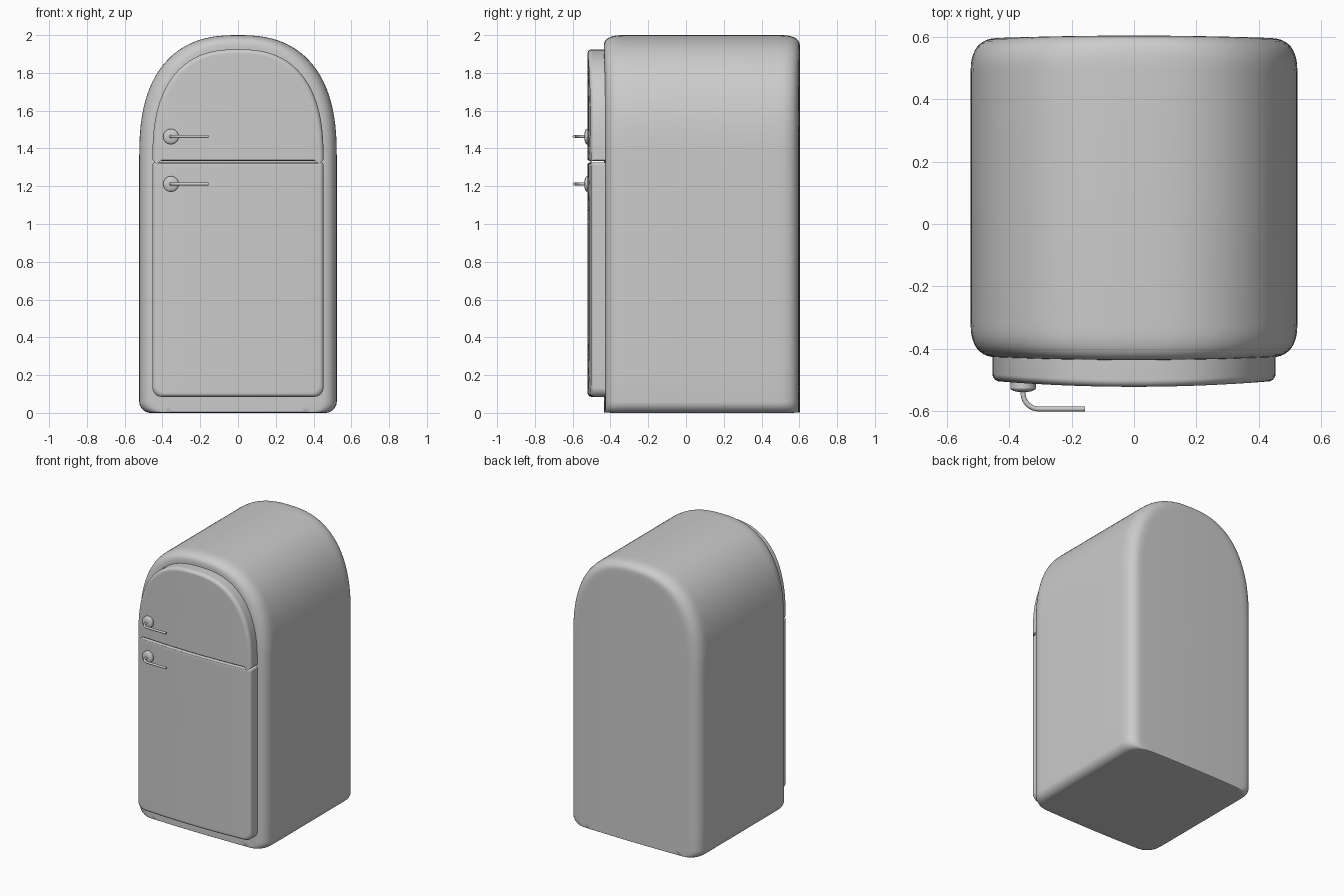
import bpy, bmesh
from math import sin, cos, pi

if "Cube" in bpy.data.objects:
    bpy.data.objects.remove(bpy.data.objects["Cube"])


def finish(obj, angle=40):
    bpy.ops.object.select_all(action='DESELECT')
    obj.select_set(True)
    bpy.context.view_layer.objects.active = obj
    bpy.ops.object.shade_smooth_by_angle(angle=angle * pi / 180)


def outline(a, zb, zt, rb, rx, rz, n, steps=24):
    """Closed x-z outline: rounded bottom corners, superelliptic top corners."""
    half = [((a - rb) * i / 10, zb) for i in range(10)]
    for i in range(9):
        t = -pi / 2 + pi / 2 * i / 8
        half.append((a - rb + rb * cos(t), zb + rb + rb * sin(t)))
    z0, z1 = zb + rb, zt - rz
    half += [(a, z0 + (z1 - z0) * i / 8) for i in range(1, 8)]
    for i in range(steps + 1):
        t = pi / 2 * i / steps
        half.append((a - rx + rx * max(cos(t), 0) ** (2 / n), z1 + rz * sin(t) ** (2 / n)))
    half += [((a - rx) * (1 - i / 10), zt) for i in range(1, 11) if a - rx > 1e-4]
    return half + [(-x, z) for x, z in reversed(half) if x > 1e-4]


def rounded_slab(name, a, zb, zt, rb, rx, rz, n, y0, y1, r, bow, m, back_round):
    """Outline lofted along y. r = (inset x, inset top, inset bottom, depth)."""
    def layer(y, k, s, side):
        d = r[0] * k
        full = rx > 0.9 * a
        pts = outline(a - d, zb + r[2] * k, zt - r[1] * k, rb,
                      rx - d if full else rx, rz, n)
        zc = (zb + zt) / 2
        return [(x * s, y + side * bow * (1 - (x * s / a) ** 2),
                 zc + (z - zc) * s) for x, z in pts]

    def cap(y, side):
        rows = []
        for i in range(11):
            t = pi / 2 * i / 10
            k = 1 - max(cos(t), 0) ** (2 / m)
            rows.append(layer(y - side * r[3] * (1 - sin(t) ** (2 / m)), k, 1, side))
        return rows + [layer(y, 1, s, side) for s in (0.97, 0.8, 0.6, 0.4, 0.2, 0.05)]

    rows = cap(y0, -1)[::-1]
    rows += cap(y1, 1) if back_round else [layer(y1, 0, 1, 0)]
    bm = bmesh.new()
    rings = [[bm.verts.new(p) for p in row] for row in rows]
    for p, q in zip(rings, rings[1:]):
        for i in range(len(p)):
            j = (i + 1) % len(p)
            bm.faces.new((p[i], p[j], q[j], q[i]))
    bm.faces.new(rings[0])
    bm.faces.new(rings[-1])
    bmesh.ops.recalc_face_normals(bm, faces=bm.faces)
    me = bpy.data.meshes.new(name)
    bm.to_mesh(me)
    bm.free()
    obj = bpy.data.objects.new(name, me)
    bpy.context.collection.objects.link(obj)
    finish(obj)
    return obj


# Cabinet with arched top and flat underside
rounded_slab("cabinet", 0.523, 0, 2, 0.06, 0.523, 0.65, 2.5,
             -0.424, 0.592, (0.09, 0.06, 0.004, 0.11), 0.011, 2.6, True)

# Freezer door (arched) and main door
rounded_slab("freezer_door", 0.453, 1.334, 1.925, 0.014, 0.453, 0.585, 2.5,
             -0.502, -0.40, (0.022, 0.022, 0.006, 0.022), 0.019, 2, False)
rounded_slab("main_door", 0.453, 0.085, 1.326, 0.05, 0.014, 0.014, 2,
             -0.502, -0.40, (0.022, 0.006, 0.02, 0.022), 0.019, 2, False)


def handle(prefix, z):
    x = -0.355
    # Round mounting plate
    bpy.ops.mesh.primitive_cylinder_add(vertices=32, radius=0.041, depth=0.04,
                                        location=(x, -0.512, z), rotation=(pi / 2, 0, 0))
    plate = bpy.context.object
    plate.name = prefix + "_handle_plate"
    bev = plate.modifiers.new("bevel", 'BEVEL')
    bev.width, bev.segments = 0.007, 3
    finish(plate)
    # Shallow dome at the root of the lever
    bpy.ops.mesh.primitive_uv_sphere_add(segments=32, ring_count=16, radius=1,
                                         location=(x, -0.53, z))
    dome = bpy.context.object
    dome.name = prefix + "_handle_dome"
    dome.scale = (0.035, 0.008, 0.035)
    finish(dome)
    # Bent lever
    pts = [(x, -0.52)]
    for i in range(9):
        t = pi / 2 * i / 8
        pts.append((x + 0.05 * (1 - cos(t)), -0.542 - 0.05 * sin(t)))
    pts.append((-0.157, -0.592))
    cu = bpy.data.curves.new(prefix + "_handle_lever", 'CURVE')
    cu.dimensions = '3D'
    cu.bevel_depth, cu.bevel_resolution, cu.use_fill_caps = 0.008, 4, True
    sp = cu.splines.new('POLY')
    sp.points.add(len(pts) - 1)
    for p, (px, py) in zip(sp.points, pts):
        p.co = (px, py, z, 1)
    lever = bpy.data.objects.new(prefix + "_handle_lever", cu)
    bpy.context.collection.objects.link(lever)
    bpy.ops.object.select_all(action='DESELECT')
    lever.select_set(True)
    bpy.context.view_layer.objects.active = lever
    bpy.ops.object.convert(target='MESH')
    finish(bpy.context.object)


# Door handles
handle("freezer", 1.463)
handle("main", 1.212)
